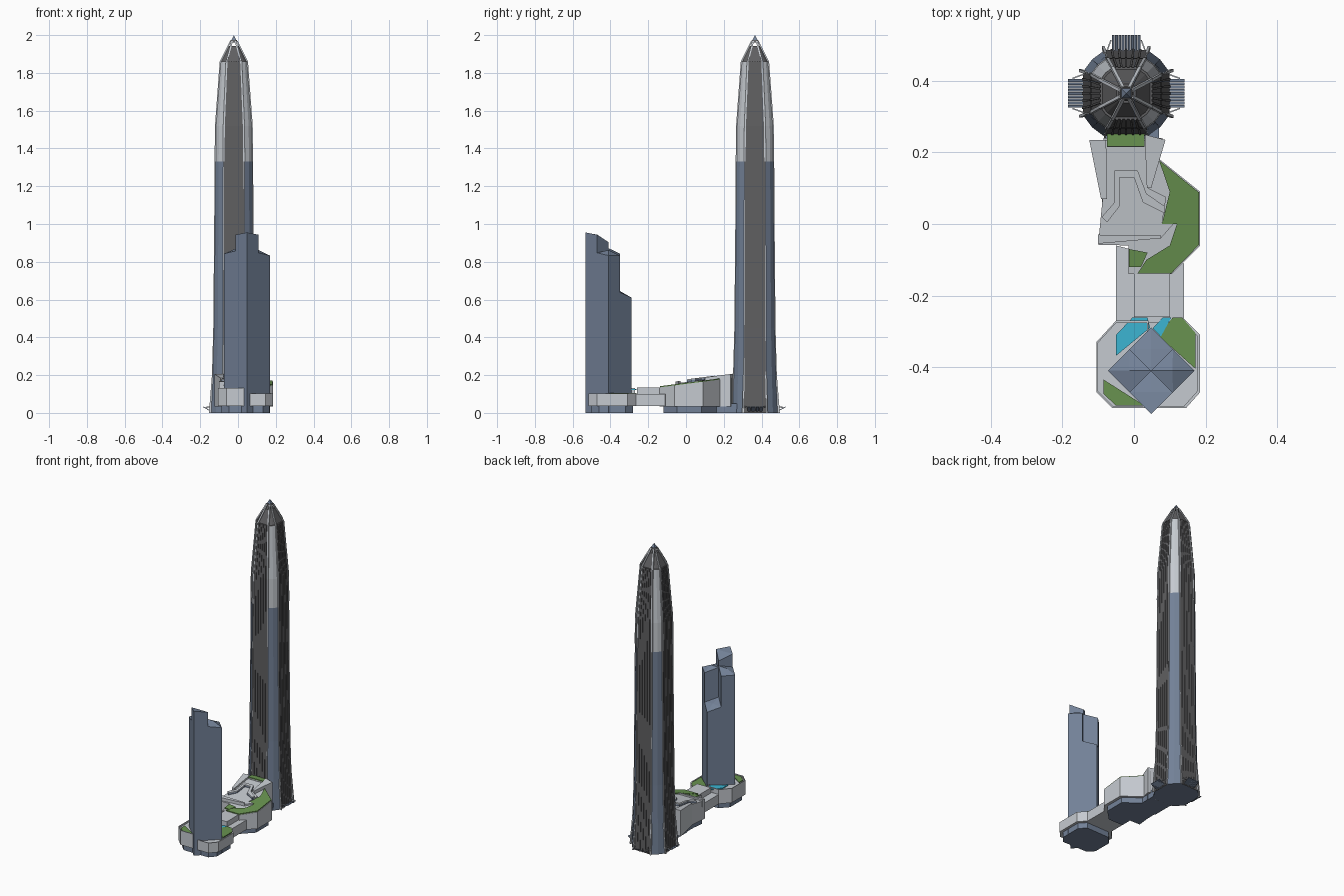
import bpy, bmesh, math
from mathutils import Vector, Matrix

if "Cube" in bpy.data.objects:
    bpy.data.objects.remove(bpy.data.objects["Cube"])


def material(name, r, g, b):
    m = bpy.data.materials.new(name)
    m.use_nodes = True
    m.diffuse_color = (r, g, b, 1)
    m.node_tree.nodes["Principled BSDF"].inputs["Base Color"].default_value = (r, g, b, 1)
    return m


GLASS = material("slate blue glass", 0.17, 0.22, 0.31)
STONE = material("pale grey stone", 0.56, 0.59, 0.63)
DARK = material("charcoal facade", 0.115, 0.115, 0.12)
GREEN = material("lawn green", 0.14, 0.29, 0.08)
POOL = material("pool blue", 0.045, 0.46, 0.65)


def finish(bm, name, mats):
    bmesh.ops.recalc_face_normals(bm, faces=bm.faces)
    me = bpy.data.meshes.new(name)
    bm.to_mesh(me)
    bm.free()
    for m in mats:
        me.materials.append(m)
    ob = bpy.data.objects.new(name, me)
    bpy.context.collection.objects.link(ob)
    return ob


def add_loft(bm, rings, rule=None, closed=False):
    """Skin a stack of equal-length rings; rule picks a material per face."""
    vs = [[bm.verts.new(p) for p in ring] for ring in rings]
    n = len(vs[0])
    pairs = list(zip(vs, vs[1:] + (vs[:1] if closed else [])))
    for k, (a, b) in enumerate(pairs):
        for i in range(n):
            j = (i + 1) % n
            f = bm.faces.new((a[i], a[j], b[j], b[i]))
            if rule:
                f.material_index = rule(i, k)
    if not closed:
        bottom = bm.faces.new(vs[0])
        if rule:
            bottom.material_index = rule(-1, 0)
        return bm.faces.new(vs[-1])


def prism(name, pts, z0, top, mat, peak=None):
    """Extrude a plan outline; bottom and top are heights or functions of x, y."""
    roof = top if callable(top) else lambda x, y: top
    low = z0 if callable(z0) else lambda x, y: z0
    bm = bmesh.new()
    cap = add_loft(bm, [[(x, y, low(x, y)) for x, y in pts],
                        [(x, y, roof(x, y)) for x, y in pts]])
    if peak:
        v = bmesh.ops.poke(bm, faces=[cap])["verts"][0]
        v.co.z = peak
    return finish(bm, name, [mat])


def plate(name, pts, base, mat):
    """Thin painted surface lying on a roof."""
    f = base if callable(base) else lambda x, y: base
    return prism(name, pts, f, lambda x, y: f(x, y) + 0.006, mat)


def shrink(pts, d):
    c = sum((Vector(p) for p in pts), Vector((0, 0))) / len(pts)
    return [tuple(c + (Vector(p) - c) * (1 - d)) for p in pts]


def parapet(name, pts, z, height):
    inner = shrink(pts, 0.05)
    ring = lambda poly, h: [(x, y, z + h) for x, y in poly]
    bm = bmesh.new()
    add_loft(bm, [ring(pts, -0.005), ring(pts, height), ring(inner, height),
                  ring(inner, -0.005)], closed=True)
    return finish(bm, name, [STONE])


# ---- Tall tower: tapering body with folded corners ----
CX, CY = -0.022, 0.365
SPLIT = 1.33
# height, face distance, half width of face
LEVELS = [(0, .121, .06), (.2, .113, .058), (.45, .106, .056), (1.0, .101, .055),
          (SPLIT, .099, .054), (1.52, .097, .052), (1.86, .072, .038)]
CROWN_TOP = (1.97, .017, .009)


def turned(x, y, z, q):
    """Turn a local point by q quarter turns and move it to the tower."""
    p = Matrix.Rotation(q * math.pi / 2, 3, 'Z') @ Vector((x, y, z))
    return p + Vector((CX, CY, 0))


def tower_ring(z, h, c):
    m = (h + c) / 2 * 1.05
    return [turned(x, y, z, q) for q in range(4)
            for x, y in ((h, -c), (h, c), (m, m))]


def skin(i, k):
    return 0 if i % 3 == 0 else (1 if LEVELS[k][0] < SPLIT else 2)


bm = bmesh.new()
add_loft(bm, [tower_ring(*l) for l in LEVELS], skin)
finish(bm, "tall_tower_body", [DARK, GLASS, STONE])

# Inner crown mass
bm = bmesh.new()
add_loft(bm, [tower_ring(1.855, .069, .036), tower_ring(1.942, .027, .014)])
finish(bm, "crown_core", [DARK])

# Facade fins on the four faces
bm = bmesh.new()
for q in range(4):
    for k in range(-2, 3):
        rings = []
        for z, h, c in LEVELS:
            u, d, w = k / 3 * c, h + 0.003, 0.003
            rings.append([turned(x, y, z, q) for x, y in
                          ((h - .004, u - w), (d, u - w), (d, u + w), (h - .004, u + w))])
        add_loft(bm, rings)
finish(bm, "facade_fins", [DARK])

# Edge ribs running up into the open crown
for name, levels, w in (("lower_edge_ribs", LEVELS[:5], .002),
                        ("upper_edge_ribs", LEVELS[4:] + [CROWN_TOP], .0045)):
    bm = bmesh.new()
    for q in range(4):
        for s in (-1, 1):
            rings = []
            for z, h, c in levels:
                rings.append([turned(h + a, s * c + b, z, q) for a, b in
                              ((-.005, -w), (.003, -w), (.003, w), (-.005, w))])
            add_loft(bm, rings)
    finish(bm, name, [STONE])

# Crown ring and glass tip
bm = bmesh.new()
add_loft(bm, [tower_ring(1.962, .021, .011), tower_ring(1.974, .016, .009)])
finish(bm, "crown_ring", [DARK])
bpy.ops.mesh.primitive_cone_add(vertices=4, radius1=0.02, radius2=0, depth=0.028,
                                location=(CX, CY, 1.986), rotation=(0, 0, math.pi / 4))
tip = bpy.context.object
tip.name = "crown_tip"
tip.data.materials.append(GLASS)

# Entrance canopies made of slats, with splayed support arms
for q, side in ((0, "left"), (1, "back"), (2, "right")):
    bm = bmesh.new()
    for k in range(-4, 5):
        y, w = k * 0.009, 0.0038
        add_loft(bm, [[turned(x, y + s * w, z + t, q) for s, t in
                       ((-1, 0), (1, 0), (1, .004), (-1, .004))]
                      for x, z in ((.115, .004), (.163, .03))])
    finish(bm, side + "_canopy", [GLASS])
    bm = bmesh.new()
    for s in (-1, 1):
        add_loft(bm, [[turned(x + a, s * (y + b), z, q) for a, b in
                       ((-.004, -.004), (.004, -.004), (.004, .004), (-.004, .004))]
                      for x, y, z in ((.128, .064, 0), (.112, .058, .2))])
        add_loft(bm, [[turned(x, s * y + b, z + t, q) for b, t in
                       ((-.002, 0), (.002, 0), (.002, .006), (-.002, .006))]
                      for x, y, z in ((.112, .056, .03), (.15, .042, .026))])
    finish(bm, side + "_canopy_arms", [STONE])

# ---- Low tower: four bundled diamond shafts with raked roofs ----
TX, TY, R = 0.048, -0.41, 0.0605


def diamond(dx, dy):
    x, y = TX + dx * R, TY + dy * R
    return [(x, y - R), (x + R, y), (x, y + R), (x - R, y)]


front_roof = lambda x, y: 0.955 - (y + 0.53) * 0.2 - max(0, y + .47) * .45
side_roof = lambda x, y: 0.872 - abs(x - TX) * 0.24 - max(0, y - TY) * 0.25
back_roof = lambda x, y: 0.665 - max(0, y + 0.41) * 0.45
prism("low_tower_front_shaft", diamond(0, -1), 0, front_roof, GLASS, 0.943)
prism("low_tower_left_shaft", diamond(1, 0), 0, lambda x, y: side_roof(x, y) - .01, GLASS, .862)
prism("low_tower_right_shaft", diamond(-1, 0), 0, side_roof, GLASS, .87)
prism("low_tower_back_shaft", diamond(0, 1), 0, back_roof, GLASS, 0.645)

# ---- Podium under the low tower ----
octagon = [(-.105, -.33), (-.05, -.27), (.14, -.265), (.185, -.31), (.185, -.47),
           (.145, -.515), (-.06, -.515), (-.105, -.47)]
prism("low_podium_base", shrink(octagon, 0.12), 0, 0.04, GLASS)
prism("low_podium", octagon, 0.037, 0.095, STONE)
parapet("low_podium_parapet", octagon, 0.095, 0.008)
west = [(-.105, -.33), (-.05, -.27), (.04, -.27), (.04, -.515), (-.06, -.515), (-.105, -.47)]
prism("low_podium_west_block", west, 0.09, 0.12, STONE)
parapet("west_block_parapet", west, 0.12, 0.012)
plate("pool", [(-.05, -.368), (-.05, -.31), (-.005, -.262), (.038, -.262), (.045, -.29)], .121, POOL)
plate("small_pool", [(.052, -.292), (.08, -.262), (.104, -.262), (.075, -.315)], .1, POOL)
plate("front_lawn", [(-.085, -.435), (-.085, -.475), (-.05, -.508), (.03, -.508)], .121, GREEN)
plate("side_lawn", [(.068, -.312), (.108, -.262), (.135, -.262), (.172, -.305), (.172, -.405)],
      .1, GREEN)

# ---- Bridge ----
prism("bridge_deck", [(-.05, -.275), (.14, -.275), (.14, -.11), (-.05, -.06)], 0.037, 0.1, STONE)
prism("bridge_roof", [(.0, -.26), (.10, -.26), (.10, -.11), (.0, -.11)], 0.095, 0.135, STONE)

# ---- Main podium with a rising roof ----
slope = lambda x, y: 0.135 + (y + 0.14) * 0.13
outline = [(-.085, .24), (.08, .24), (.07, .182), (.185, .09), (.185, -.06), (.105, -.14),
           (-.015, -.14), (-.015, -.06), (-.10, -.058), (-.09, .03)]
prism("main_podium", outline, 0.035, slope, STONE)
prism("main_podium_base", shrink(outline, 0.12), 0, 0.04, GLASS)
prism("tower_link_base", [(-.08, .1), (.07, .1), (.07, .27), (-.08, .27)], 0, 0.05, GLASS)
plate("terrace_lawn", [(.07, .178), (.182, .088), (.182, -.058), (.104, -.138), (.01, -.138),
                       (.035, -.10), (.10, -.06), (.12, 0), (.078, 0), (.10, .09)], slope, GREEN)
plate("corner_lawn", [(-.014, -.07), (-.014, -.12), (.02, -.12), (.038, -.08)], slope, GREEN)

# Upper hall, side wings and zigzag roof light
upper = lambda d: (lambda x, y: slope(x, y) + d)
prism("upper_hall", [(-.10, -.055), (.075, -.04), (.11, 0), (.078, 0), (.09, .075), (.04, .1),
                     (.045, .235), (-.085, .235), (-.085, .1)], 0.12, upper(0.01), STONE)
prism("right_wing", [(-.125, .235), (-.078, .235), (-.075, .07), (-.092, .07)], 0.035,
      upper(.022), STONE)
prism("left_wing", [(.03, .25), (.088, .235), (.048, .1), (.036, .1)], 0.035, upper(.022), STONE)
zigzag = [(-.075, .005), (-.04, .05), (-.04, .13), (0, .13), (.025, .06), (.085, .03),
          (.085, .05), (.035, .085), (.01, .15), (-.055, .15), (-.055, .06), (-.09, .02)]
prism("roof_light", zigzag, 0.13, upper(.018), GLASS)
plate("roof_light_cap", zigzag, upper(.018), STONE)
prism("front_roof_wall", [(-.10, -.055), (.075, -.04), (.075, -.032), (-.10, -.03)], .12,
      upper(.02), STONE)
prism("tower_terrace", [(-.075, .215), (.03, .215), (.03, .26), (-.075, .26)], 0.15, 0.198, STONE)
plate("tower_terrace_lawn", [(-.075, .216), (.03, .216), (.03, .252), (-.075, .252)], .198, GREEN)
